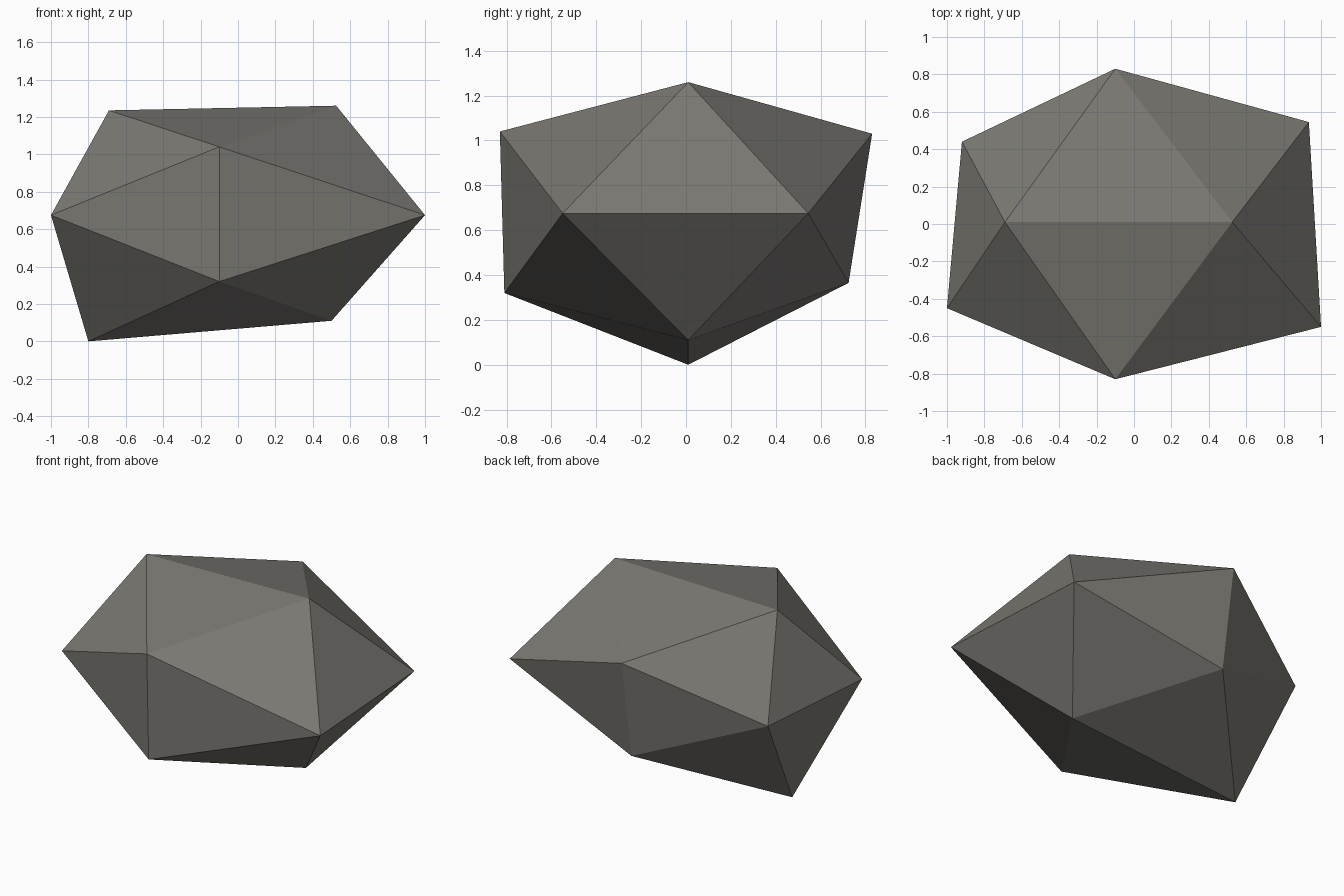
import bpy
import bmesh

cube = bpy.data.objects.get("Cube")
if cube:
    bpy.data.objects.remove(cube, do_unlink=True)

# Stone colour
stone = bpy.data.materials.new("warm_grey_stone")
stone.use_nodes = True
colour = (0.2, 0.19, 0.17, 1)
stone.diffuse_color = colour
stone.node_tree.nodes["Principled BSDF"].inputs["Base Color"].default_value = colour

# Corners: six opposing ridges of an uneven icosahedron
corners = {
    "A": (-0.69, 0.01, 1.235), "B": (0.525, 0.01, 1.26),   # top ridge
    "C": (-0.10, -0.83, 1.04), "D": (-0.10, -0.81, 0.32),  # front ridge
    "E": (-0.10, 0.83, 1.03), "F": (-0.10, 0.725, 0.365),  # back ridge
    "G": (-1.0, -0.45, 0.675), "H": (-0.92, 0.44, 0.675),  # right ridge
    "I": (1.0, -0.55, 0.675), "J": (0.935, 0.545, 0.675),  # left ridge
    "K": (-0.80, 0.01, 0.0), "L": (0.50, 0.01, 0.11),      # bottom ridge
}
# Two facets beside each ridge, then the eight facets between ridges
ridge_facets = "ABC ABE KLD KLF CDG CDI EFH EFJ GHA GHK IJB IJL"
between_facets = "ACG AEH BCI BEJ KDG KFH LDI LFJ"

bm = bmesh.new()
verts = {name: bm.verts.new(co) for name, co in corners.items()}
for facet in (ridge_facets + " " + between_facets).split():
    bm.faces.new([verts[name] for name in facet])
bmesh.ops.recalc_face_normals(bm, faces=bm.faces)

# Flat-shaded rock
mesh = bpy.data.meshes.new("rock")
bm.to_mesh(mesh)
bm.free()
mesh.materials.append(stone)
rock = bpy.data.objects.new("rock", mesh)
bpy.context.collection.objects.link(rock)
